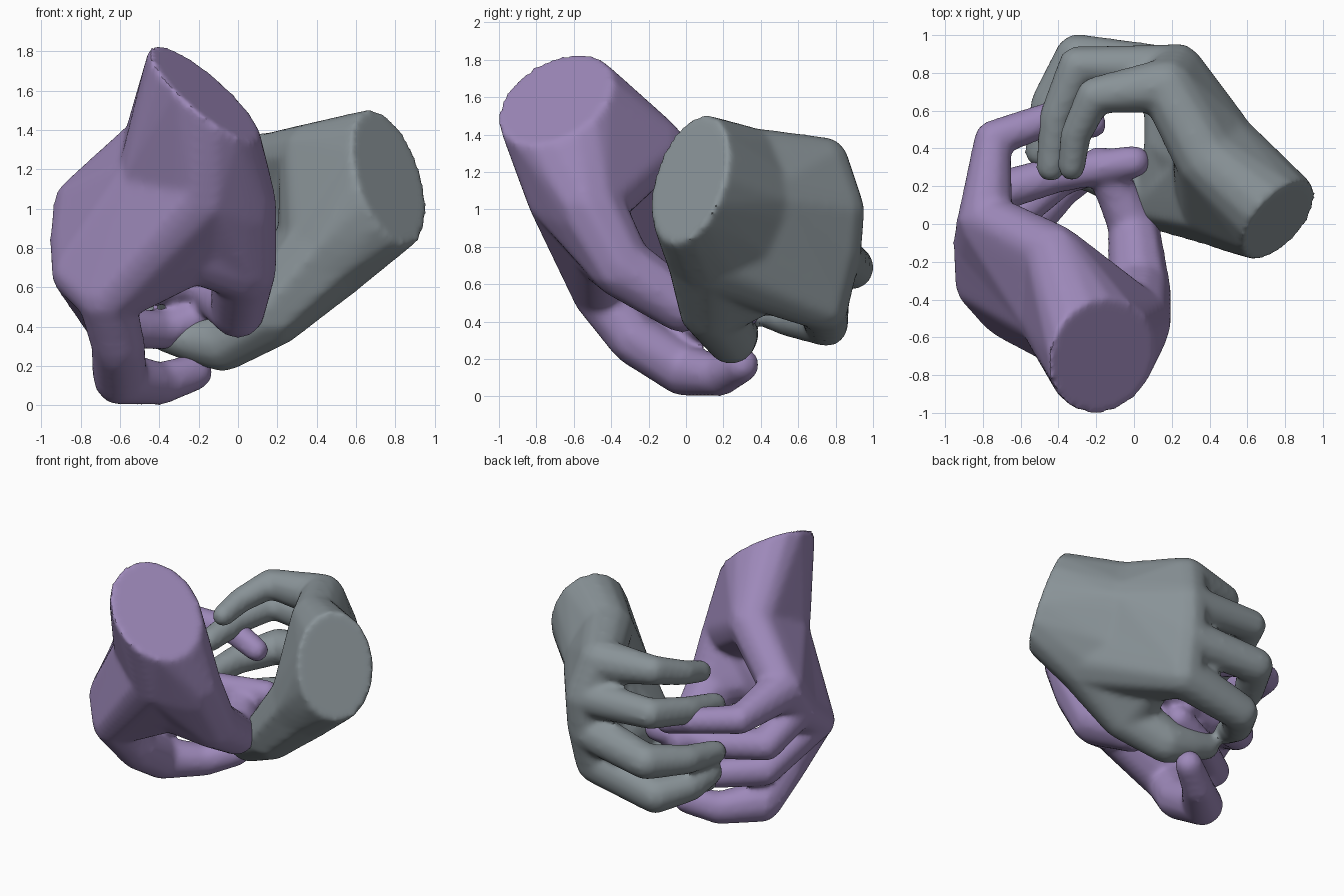
import bpy, bmesh, math
from mathutils import Vector

if "Cube" in bpy.data.objects:
    bpy.data.objects.remove(bpy.data.objects["Cube"])


def ball(p, n=10, m=6):
    """Points on a sphere given as (x, y, z, radius)."""
    c, r = Vector(p[:3]), p[3]
    return [c + r * Vector((math.sin(math.pi * j / m) * math.cos(2 * math.pi * i / n),
                            math.sin(math.pi * j / m) * math.sin(2 * math.pi * i / n),
                            math.cos(math.pi * j / m)))
            for j in range(m + 1) for i in range(n if 0 < j < m else 1)]


def disc(center, normal, a, b, n=16):
    """Flat elliptical wrist cut: a is the level half width, b the steep one."""
    nrm = Vector(normal).normalized()
    u = nrm.cross(Vector((0, 0, 1))).normalized()
    v = u.cross(nrm)
    return [Vector(center) + a * math.cos(2 * math.pi * i / n) * u
            + b * math.sin(2 * math.pi * i / n) * v for i in range(n)]


def hull(bm, *items):
    """Add the convex hull of several balls or point lists to the mesh."""
    verts = []
    for it in items:
        pts = it if isinstance(it, list) else ball(it)
        verts += [bm.verts.new(p) for p in pts]
    res = bmesh.ops.convex_hull(bm, input=verts, use_existing_faces=False)
    junk = set(res["geom_interior"]) | set(res["geom_unused"])
    bmesh.ops.delete(bm, geom=[v for v in junk if isinstance(v, bmesh.types.BMVert)],
                     context='VERTS')


def chain(bm, balls):
    for a, b in zip(balls, balls[1:]):
        hull(bm, a, b)


def build_hand(name, wrist, carpal, thumb, web, fingers, color):
    """carpal: thumb side, front, back, little-finger side. fingers: index to little."""
    bm = bmesh.new()
    ct, cf, cb, cp = carpal
    ki, km, kr, kp = [f[0] for f in fingers]
    # Wrist and palm
    hull(bm, wrist, ct, cf, cb, cp)
    hull(bm, cf, cb, ki, km)
    hull(bm, cb, cp, km, kr)
    hull(bm, cb, cp, kr, kp)
    # Thumb and its web
    hull(bm, ct, cf, thumb[0])
    hull(bm, ct, cf, web, ki)
    hull(bm, ct, web, thumb[0])
    chain(bm, thumb)
    # Fingers
    for f in fingers:
        chain(bm, f)
    bmesh.ops.recalc_face_normals(bm, faces=bm.faces)
    mesh = bpy.data.meshes.new(name)
    bm.to_mesh(mesh)
    bm.free()
    ob = bpy.data.objects.new(name, mesh)
    bpy.context.collection.objects.link(ob)
    # Fuse into one skin
    rm = ob.modifiers.new("fuse", 'REMESH')
    rm.mode = 'VOXEL'
    rm.voxel_size = 0.02
    sm = ob.modifiers.new("soften", 'SMOOTH')
    sm.factor = 0.5
    sm.iterations = 10
    bpy.context.view_layer.objects.active = ob
    ob.select_set(True)
    for mod in ("fuse", "soften"):
        bpy.ops.object.modifier_apply(modifier=mod)
    bpy.ops.object.shade_smooth_by_angle(angle=math.radians(40))
    ob.select_set(False)
    mat = bpy.data.materials.new(name + "_skin")
    mat.diffuse_color = color
    mat.use_nodes = True
    mat.node_tree.nodes["Principled BSDF"].inputs["Base Color"].default_value = mat.diffuse_color
    ob.data.materials.append(mat)
    return ob


# Purple hand, hanging down with its thumb on the right
build_hand(
    "purple_hand",
    wrist=disc((-0.17, -0.70, 1.59), (0.6, -0.30, 0.74), 0.32, 0.37),
    carpal=[(0.0, -0.53, 1.03, 0.20), (-0.17, -0.66, 1.10, 0.21),
            (-0.42, -0.48, 1.15, 0.20), (-0.42, -0.17, 1.33, 0.17)],
    thumb=[(0.03, -0.35, 0.70, 0.17), (0.0, -0.02, 0.48, 0.14),
           (-0.09, 0.16, 0.53, 0.115), (-0.18, 0.32, 0.60, 0.095)],
    web=(-0.22, -0.47, 0.76, 0.14),
    fingers=[
        [(-0.67, -0.46, 0.55, 0.15), (-0.61, -0.28, 0.31, 0.14),
         (-0.60, -0.01, 0.14, 0.14),
         (-0.40, 0.18, 0.11, 0.11), (-0.22, 0.30, 0.17, 0.095)],
        [(-0.82, -0.32, 0.67, 0.13), (-0.66, 0.03, 0.40, 0.11),
         (-0.38, 0.25, 0.38, 0.10), (-0.12, 0.32, 0.47, 0.09)],
        [(-0.83, -0.10, 0.84, 0.13), (-0.76, 0.16, 0.66, 0.11),
         (-0.42, 0.26, 0.61, 0.10), (0.0, 0.33, 0.64, 0.09)],
        [(-0.79, 0.02, 1.02, 0.15), (-0.75, 0.45, 0.95, 0.10),
         (-0.44, 0.56, 0.90, 0.09), (-0.22, 0.53, 0.82, 0.08)],
    ],
    color=(0.34, 0.25, 0.49, 1.0))

# Grey hand, reaching in from the right
build_hand(
    "grey_hand",
    wrist=disc((0.77, 0.02, 1.16), (0.7, -0.62, 0.33), 0.26, 0.37),
    carpal=[(0.47, 0.12, 0.79, 0.25), (0.42, 0.32, 0.85, 0.22),
            (0.45, 0.42, 1.05, 0.20), (0.38, 0.35, 1.27, 0.17)],
    thumb=[(0.18, 0.13, 0.48, 0.18), (-0.08, 0.24, 0.315, 0.145),
           (-0.22, 0.28, 0.33, 0.115), (-0.37, 0.30, 0.36, 0.09)],
    web=(0.20, 0.42, 0.60, 0.15),
    fingers=[
        [(0.20, 0.73, 0.50, 0.15), (-0.28, 0.75, 0.39, 0.125),
         (-0.42, 0.56, 0.42, 0.105), (-0.47, 0.39, 0.47, 0.085)],
        [(0.22, 0.80, 0.75, 0.14), (-0.30, 0.89, 0.69, 0.12),
         (-0.45, 0.64, 0.65, 0.10), (-0.50, 0.38, 0.62, 0.08)],
        [(0.23, 0.83, 1.00, 0.13), (-0.30, 0.84, 1.02, 0.105),
         (-0.41, 0.57, 0.97, 0.095), (-0.44, 0.30, 0.92, 0.08)],
        [(0.17, 0.73, 1.24, 0.15), (-0.21, 0.68, 1.25, 0.10),
         (-0.31, 0.47, 1.18, 0.085), (-0.33, 0.30, 1.13, 0.075)],
    ],
    color=(0.25, 0.29, 0.31, 1.0))
